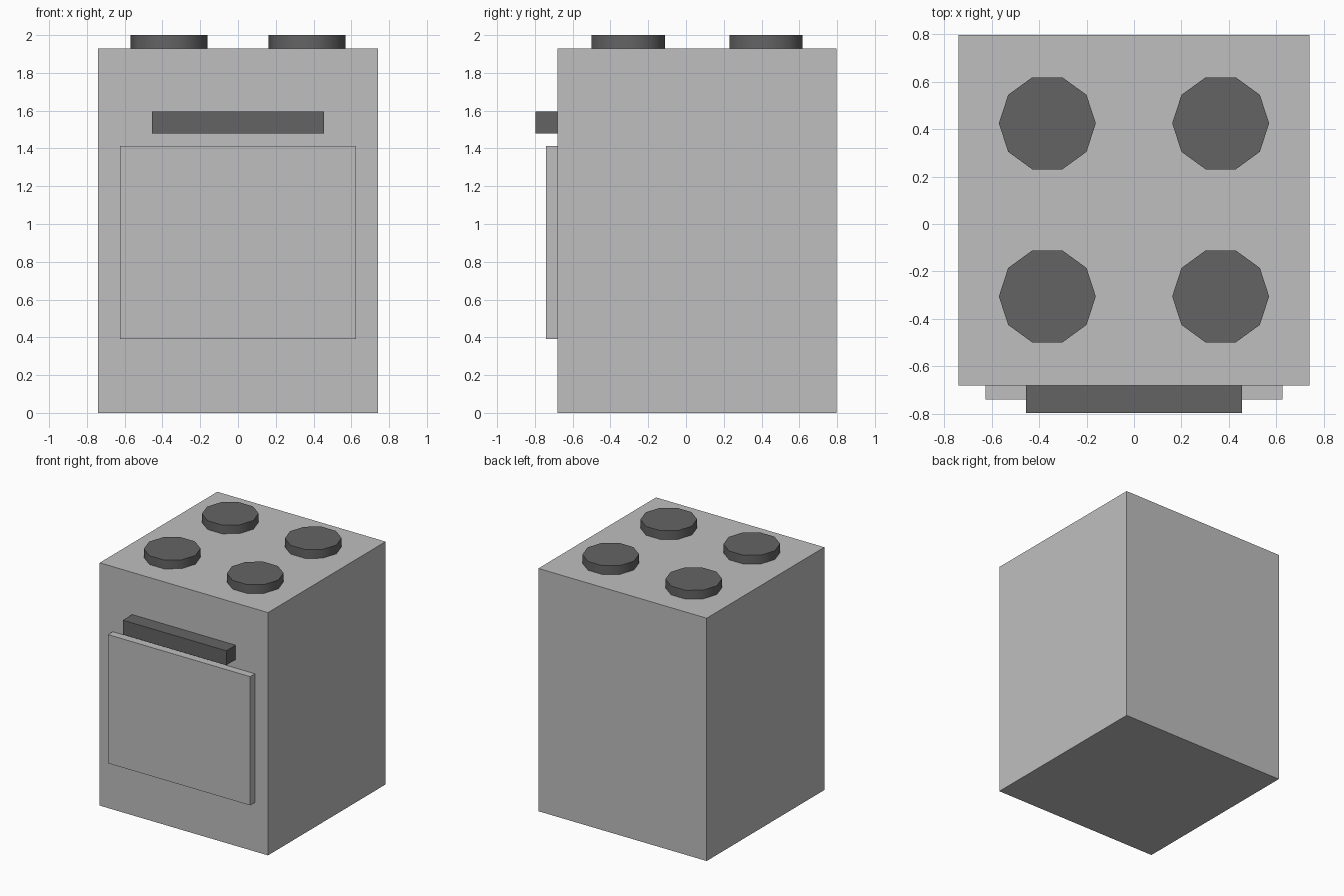
import bpy
import math

cube = bpy.data.objects.get("Cube")
if cube:
    bpy.data.objects.remove(cube, do_unlink=True)


def make_material(name, grey):
    mat = bpy.data.materials.new(name)
    mat.use_nodes = True
    colour = (grey, grey, grey, 1)
    mat.diffuse_color = colour
    mat.node_tree.nodes["Principled BSDF"].inputs["Base Color"].default_value = colour
    return mat


light_grey = make_material("light grey enamel", 0.52)
dark_grey = make_material("dark grey iron", 0.127)


def add_box(name, half_width, y_range, z_range, mat):
    """Box centred on x = 0, spanning the given y and z ranges."""
    (y0, y1), (z0, z1) = y_range, z_range
    bpy.ops.mesh.primitive_cube_add(size=1, location=(0, (y0 + y1) / 2, (z0 + z1) / 2))
    obj = bpy.context.object
    obj.name = name
    obj.scale = (2 * half_width, y1 - y0, z1 - z0)
    bpy.ops.object.transform_apply(location=False, rotation=False, scale=True)
    obj.data.materials.append(mat)
    return obj


FRONT, BACK, TOP = -0.68, 0.797, 1.93

# Cabinet, oven door and handle
add_box("cabinet", 0.74, (FRONT, BACK), (0, TOP), light_grey)
add_box("oven_door", 0.625, (-0.74, FRONT), (0.39, 1.413), light_grey)
add_box("door_handle", 0.455, (-0.797, FRONT), (1.48, 1.595), dark_grey)

# Four ten-sided hot plates
for row, y in (("front", -0.305), ("back", 0.424)):
    for side, x in (("left", 0.365), ("right", -0.365)):
        bpy.ops.mesh.primitive_cylinder_add(
            vertices=10, radius=0.204, depth=2 - TOP,
            location=(x, y, (2 + TOP) / 2), rotation=(0, 0, math.pi / 2))
        plate = bpy.context.object
        plate.name = f"{row}_{side}_hot_plate"
        plate.data.materials.append(dark_grey)
        bpy.ops.object.shade_smooth_by_angle(angle=math.radians(40))
